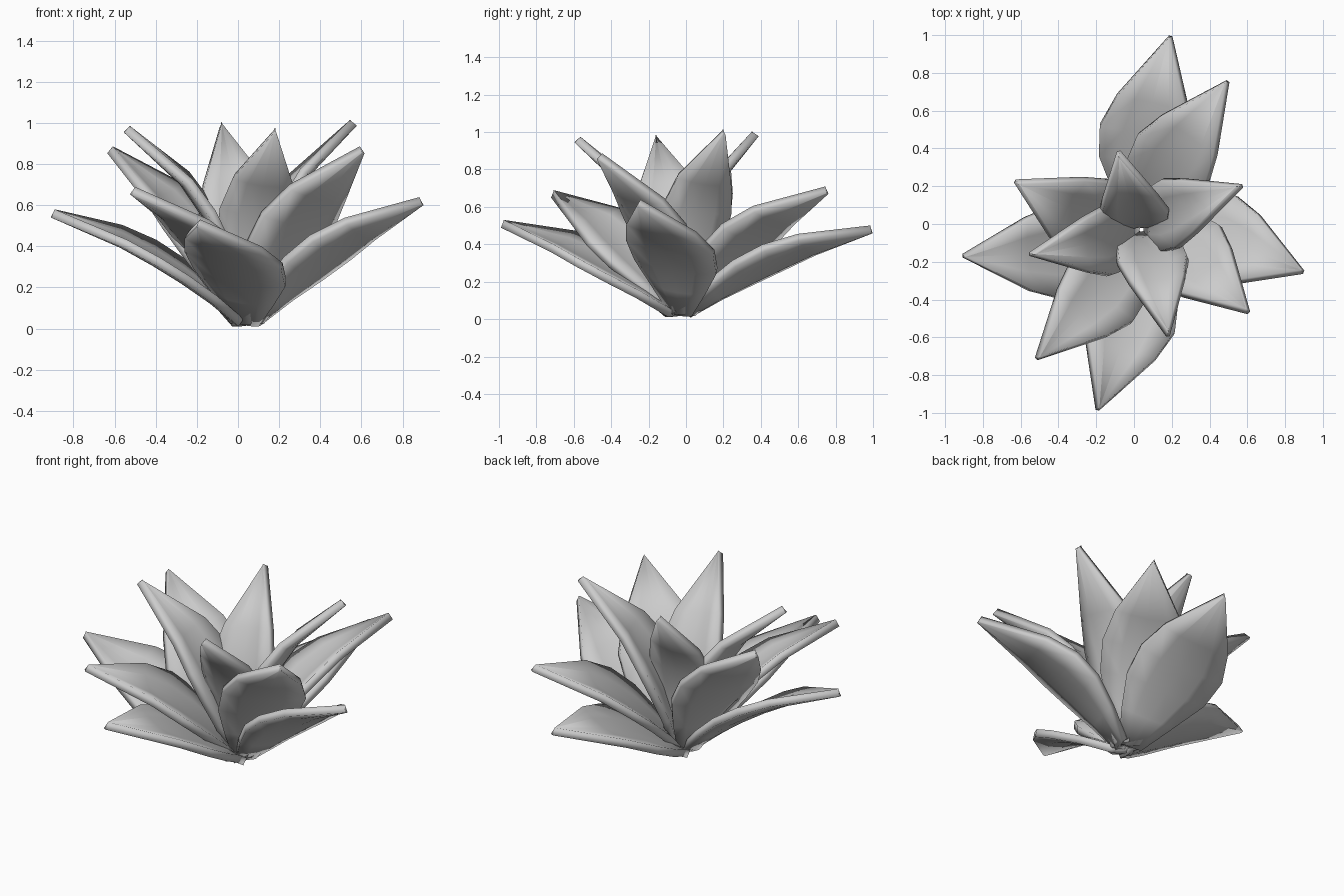
import bpy, bmesh, math
from mathutils import Vector

if "Cube" in bpy.data.objects:
    bpy.data.objects.remove(bpy.data.objects["Cube"])

CENTRE = Vector((0.04, -0.03, 0.035))
# position along leaf, relative half width
OUTLINE = [(0, .25), (.17, .62), (.34, .94), (.5, 1), (.67, .78), (1, .02)]
ACROSS = [-1, -.5, 0, .5, 1]
THICK = .044


def leaf(name, tip, half, bow, shift, roll=math.radians(12), cup=.035):
    tip = Vector(tip)
    d = Vector((tip.x - CENTRE.x, tip.y - CENTRE.y, 0)).normalized()
    side = d.cross(Vector((0, 0, 1)))
    base = CENTRE + d * .03
    up = side.cross((tip - base).normalized())
    ctrl = (base + tip) / 2 + up * bow * 2
    bm = bmesh.new()
    rows = []
    for u, w in OUTLINE:
        p = base * (1 - u) ** 2 + ctrl * 2 * u * (1 - u) + tip * u * u
        t = ((ctrl - base) * (1 - u) + (tip - ctrl) * u).normalized()
        n = side.cross(t)
        s = side * math.cos(roll) + n * math.sin(roll)
        m = n * math.cos(roll) - side * math.sin(roll)
        p = p - side * shift * w
        rows.append([bm.verts.new(p + s * a * half * w + m * cup * w * (a * a - .5))
                     for a in ACROSS])
    for r, q in zip(rows, rows[1:]):
        for i in range(len(ACROSS) - 1):
            bm.faces.new((r[i], r[i + 1], q[i + 1], q[i]))
    me = bpy.data.meshes.new(name)
    bm.to_mesh(me)
    bm.free()
    ob = bpy.data.objects.new(name, me)
    bpy.context.collection.objects.link(ob)
    mod = ob.modifiers.new("thickness", 'SOLIDIFY')
    mod.thickness = THICK
    mod.offset = 0
    bpy.context.view_layer.objects.active = ob
    ob.select_set(True)
    bpy.ops.object.modifier_apply(modifier=mod.name)
    # soft, rounded rim shading
    bpy.ops.object.shade_smooth_by_angle(angle=math.radians(110))
    ob.select_set(False)


# three tiers of leaves: half width, arch, sideways shift, tip positions
TIERS = {
    "outer_leaf": (.25, .065, .05, [(.19, .99, .48), (-.90, -.17, .56),
                                    (.89, -.25, .62), (-.19, -.98, .51)]),
    "middle_leaf": (.23, .10, .04, [(.49, .75, .69), (-.62, .22, .87),
                                    (.60, -.46, .87), (-.51, -.71, .67)]),
    "inner_leaf": (.185, .135, .015, [(-.08, .37, .99), (.56, .20, 1.0),
                                      (-.54, -.16, .97), (.18, -.58, .96)]),
}
for name, (half, bow, shift, tips) in TIERS.items():
    for i, tip in enumerate(tips):
        leaf(f"{name}_{i + 1}", tip, half, bow, shift)
